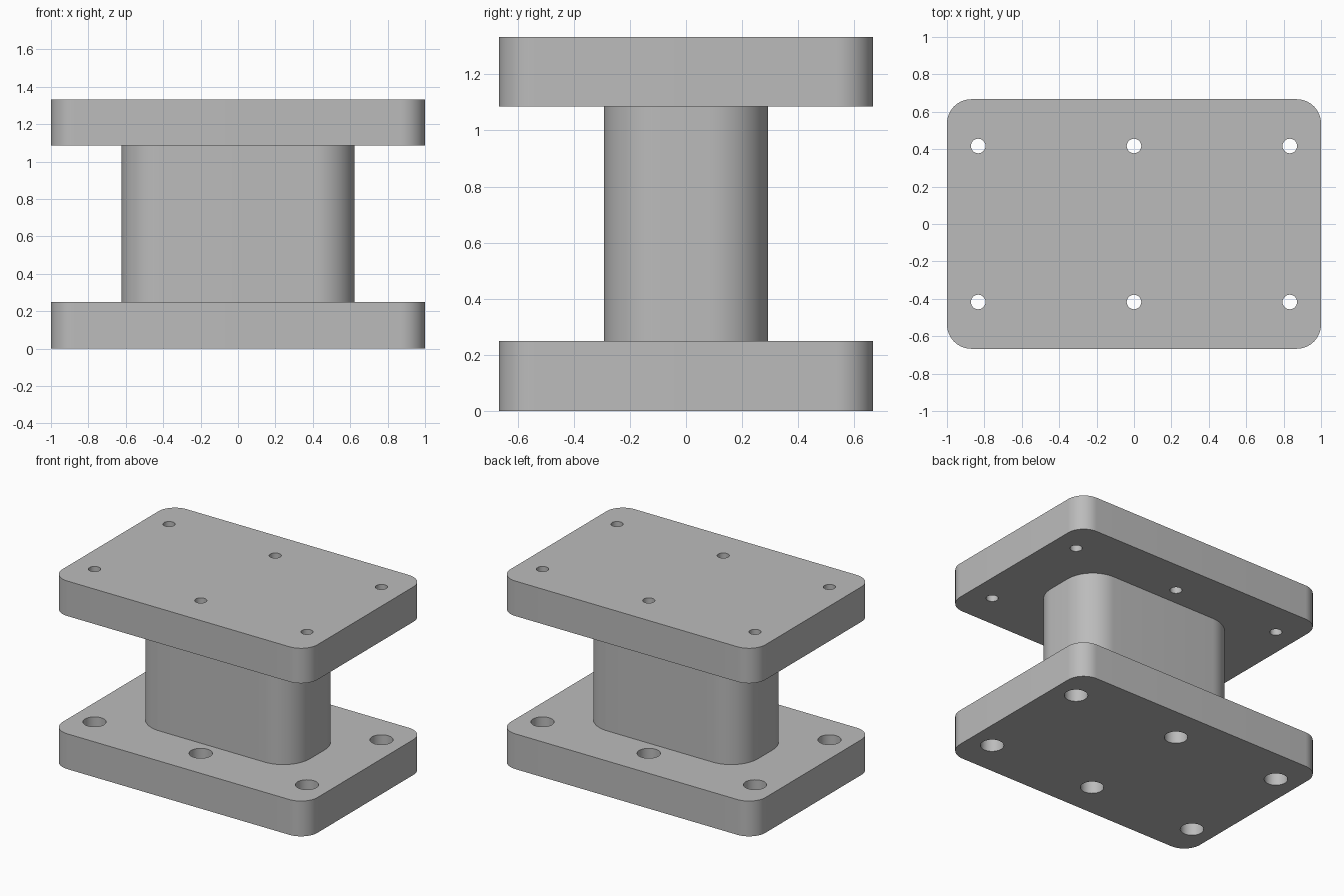
import bpy
import bmesh
from math import cos, sin, pi

cube = bpy.data.objects.get("Cube")
if cube:
    bpy.data.objects.remove(cube, do_unlink=True)

# Single plain grey metal
GREY = (0.5, 0.5, 0.5, 1.0)
metal = bpy.data.materials.new("grey_metal")
metal.use_nodes = True
metal.diffuse_color = GREY
metal.node_tree.nodes["Principled BSDF"].inputs["Base Color"].default_value = GREY


def arc(cx, cy, radius, start, sweep, steps):
    return [(cx + radius * cos(start + sweep * i / steps),
             cy + radius * sin(start + sweep * i / steps)) for i in range(steps + 1)]


def rounded_rectangle(half_x, half_y, radius):
    points = []
    for quarter, (sx, sy) in enumerate([(1, 1), (-1, 1), (-1, -1), (1, -1)]):
        points += arc(sx * (half_x - radius), sy * (half_y - radius),
                      radius, quarter * pi / 2, pi / 2, 16)
    return points


def circle(cx, cy, radius):
    return arc(cx, cy, radius, 0, 2 * pi, 40)[:-1]


def extruded_part(name, loops, bottom, top):
    """Fill an outline with holes and extrude it upwards."""
    bm = bmesh.new()
    edges = []
    for loop in loops:
        verts = [bm.verts.new((x, y, bottom)) for x, y in loop]
        edges += [bm.edges.new((verts[i - 1], verts[i])) for i in range(len(verts))]
    bmesh.ops.triangle_fill(bm, use_beauty=True, use_dissolve=False,
                            edges=edges, normal=(0, 0, 1))
    result = bmesh.ops.extrude_face_region(bm, geom=bm.faces[:], use_keep_orig=True)
    moved = [v for v in result["geom"] if isinstance(v, bmesh.types.BMVert)]
    bmesh.ops.translate(bm, vec=(0, 0, top - bottom), verts=moved)
    bmesh.ops.recalc_face_normals(bm, faces=bm.faces[:])
    mesh = bpy.data.meshes.new(name)
    bm.to_mesh(mesh)
    bm.free()
    mesh.materials.append(metal)
    part = bpy.data.objects.new(name, mesh)
    bpy.context.collection.objects.link(part)
    bpy.ops.object.select_all(action="DESELECT")
    part.select_set(True)
    bpy.context.view_layer.objects.active = part
    bpy.ops.object.shade_smooth_by_angle(angle=pi / 6)
    return part


def drilled_plate(name, bottom, top, hole_radius):
    holes = [circle(x, y, hole_radius)
             for x in (-0.833, 0, 0.833) for y in (-0.417, 0.417)]
    return extruded_part(name, [rounded_rectangle(1, 0.667, 0.13)] + holes, bottom, top)


# Base plate with wide bolt holes, top plate with narrow ones
drilled_plate("base_plate", 0, 0.25, 0.075)
drilled_plate("top_plate", 1.085, 1.333, 0.039)

# Column between the plates
extruded_part("column", [rounded_rectangle(0.623, 0.292, 0.21)], 0.25, 1.085)
